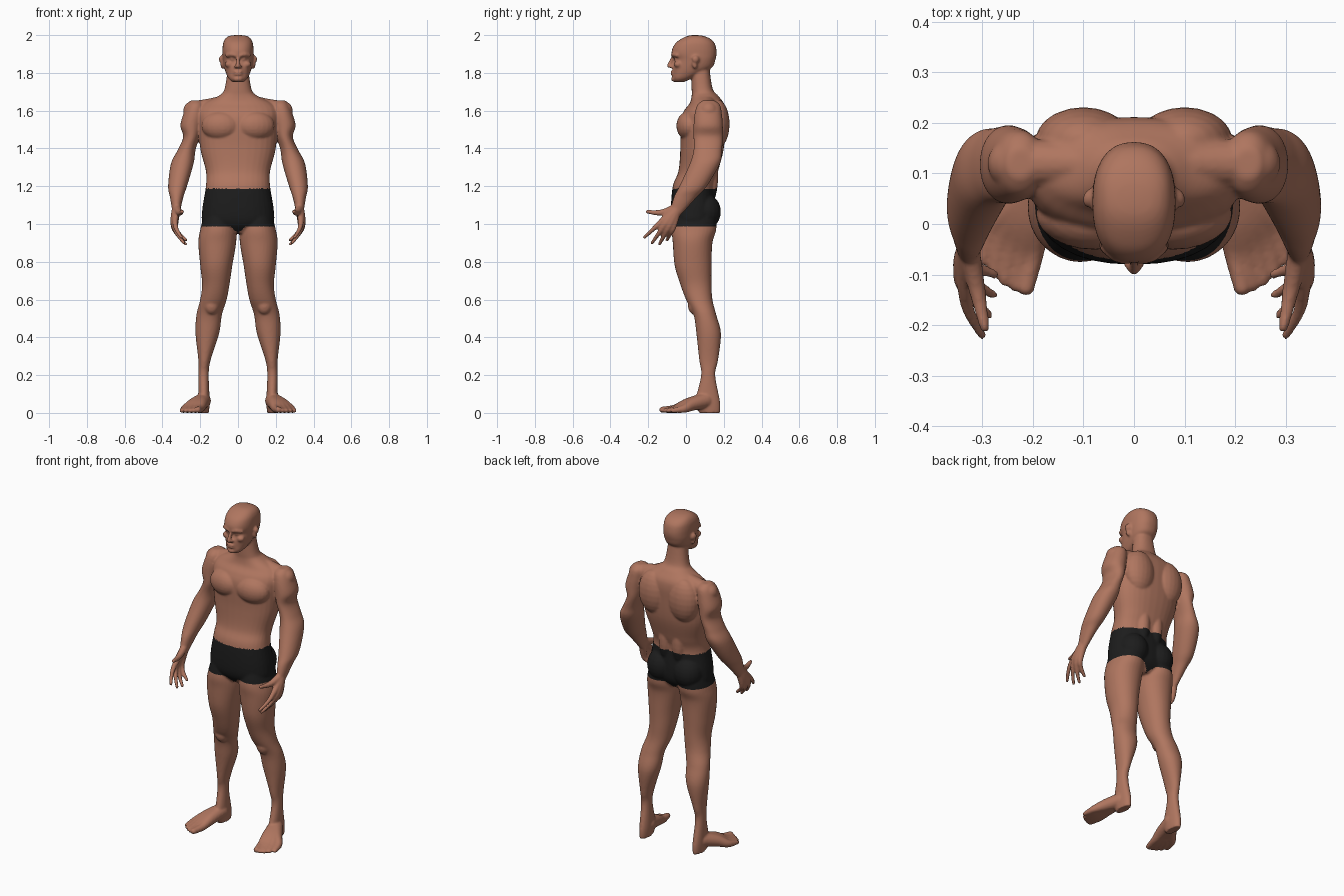
import bpy
import bmesh
import math
from mathutils import Matrix, Vector

cube = bpy.data.objects.get("Cube")
if cube:
    bpy.data.objects.remove(cube)


def material(name, rgb):
    mat = bpy.data.materials.new(name)
    mat.use_nodes = True
    mat.diffuse_color = (*rgb, 1)
    shader = mat.node_tree.nodes["Principled BSDF"]
    shader.inputs["Base Color"].default_value = (*rgb, 1)
    return mat


skin_brown = material("skin brown", (.43, .18, .115))
trunks_black = material("trunks black", (.012, .012, .012))

bm = bmesh.new()


def spline(rows, steps=6):
    """Smooth curve passing through rows of numbers."""
    ends = [rows[0], *rows, rows[-1]]
    curve = []
    for quad in zip(ends, ends[1:], ends[2:], ends[3:]):
        for step in range(steps):
            t = step / steps
            curve.append([b + t / 2 * (c - a + t * (2 * a - 5 * b + 4 * c - d
                                                   + t * (3 * (b - c) + d - a)))
                          for a, b, c, d in zip(*quad)])
    return curve + [rows[-1]]


def circle(sides):
    """Unit circle as cosine and sine pairs."""
    angles = [math.tau * i / sides for i in range(sides)]
    return [(math.cos(a), math.sin(a)) for a in angles]


def skin(rings):
    """Bridge rings of points into a closed shell."""
    loops = [[bm.verts.new(point) for point in ring] for ring in rings]
    for low, high in zip(loops, loops[1:]):
        for i in range(len(low)):
            bm.faces.new((low[i - 1], low[i], high[i], high[i - 1]))
    bm.faces.new(loops[0])
    bm.faces.new(loops[-1])


def loft(rows, power):
    """Stack rounded sections given as height, inner x, outer x, front y, back y."""
    def bulge(value):
        return math.copysign(abs(value) ** (2 / power), value)

    rings = []
    for z, inner, outer, front, back in spline(rows):
        middle = Vector((inner + outer, front + back, 2 * z)) / 2
        wide, deep = (outer - inner) / 2, (back - front) / 2
        rings.append([middle + Vector((wide * bulge(c), deep * bulge(s), 0))
                      for c, s in circle(32)])
    skin(rings)


def symmetric_loft(rows, power):
    loft([(z, -half, half, front, back) for z, half, front, back in rows], power)


def blob(centre, size, tilt=0, axis='X'):
    place = Matrix.Translation(centre) @ Matrix.Rotation(tilt, 4, axis) @ Matrix.Diagonal((*size, 1))
    bmesh.ops.create_uvsphere(bm, u_segments=20, v_segments=12, radius=1, matrix=place)


def tube(*points):
    """Round tapered limb through x, y, z, radius points, with domed ends."""
    path = [Vector(point) for point in spline(points)]
    rings = []
    for i, point in enumerate(path):
        along = path[min(i + 1, len(path) - 1)].xyz - path[max(i - 1, 0)].xyz
        turn = along.to_track_quat('Z', 'Y')
        rings.append([point.xyz + turn @ Vector((c, s, 0)) * point.w for c, s in circle(14)])
    skin(rings)
    for end in (path[0], path[-1]):
        blob(end.xyz, (end.w, end.w, end.w))


# Torso and neck
symmetric_loft([
    (.95, .08, -.03, .11), (1, .18, -.07, .15), (1.07, .19, -.08, .16),
    (1.2, .17, -.07, .15), (1.28, .17, -.04, .17), (1.4, .2, -.03, .2),
    (1.54, .21, -.03, .21), (1.6, .21, -.01, .21), (1.64, .18, .02, .2),
    (1.68, .1, .03, .17), (1.72, .07, .03, .14), (1.86, .05, .03, .12)], 2.3)

# Chest, shoulder blade, back muscle, buttock and shoulder bridge
blob((.095, .01, 1.52), (.1, .06, .075), .15, 'Z')
blob((.1, .165, 1.53), (.095, .066, .13))
blob((.045, .13, 1.25), (.04, .04, .14))
blob((.09, .1, 1.065), (.085, .085, .095))
tube((.06, .12, 1.65, .035), (.15, .12, 1.62, .045), (.24, .12, 1.6, .05))

# Leg and kneecap
loft([
    (1.05, .02, .18, -.06, .16), (.97, .01, .2, -.075, .16), (.9, .01, .21, -.07, .14),
    (.78, .03, .2, -.06, .135), (.68, .045, .19, -.03, .135), (.6, .06, .2, 0, .14),
    (.52, .085, .22, .04, .16), (.42, .1, .225, .055, .185), (.28, .145, .21, .07, .17),
    (.2, .155, .21, .08, .155), (.06, .15, .21, .05, .18), (0, .155, .205, .07, .18)], 2.1)
blob((.14, .045, .57), (.04, .035, .05))

# Foot: a ray from the ankle over the ball to each toe, from big to little
for i in range(5):
    t = i / 4
    curl = t * t
    radius = .012 if i else .017
    tube((.185, .1, .065, .042), (.195 + .04 * t, .01 + .025 * curl, .045, .034),
         (.2 + .08 * t, .05 * curl - .06, .022, .022),
         (.213 + .085 * t, .055 * curl - .125, radius, radius))

# Arm
loft([
    (1.655, .2, .25, .09, .15), (1.63, .18, .27, .06, .18), (1.58, .18, .29, .045, .19),
    (1.52, .19, .305, .04, .195), (1.46, .205, .29, .04, .195), (1.39, .225, .32, .04, .19),
    (1.32, .235, .355, .02, .18), (1.2, .27, .37, -.035, .11), (1.14, .29, .36, -.065, .055),
    (1.05, .31, .345, -.09, -.025)], 2.1)

# Hand: rays from the wrist over the knuckles into fingers, from index to little
for i in range(4):
    t = i / 3
    arch = math.sin(math.pi * t)
    knuckle = Vector((.333 + .01 * arch, .055 * t - .122, 1.02 - .035 * t))
    tip = Vector((.3 - .025 * t - .006 * arch, .12 * t - .22, .93 - .015 * t - .03 * arch))
    bend = (knuckle + tip) / 2 + Vector((.01, 0, 0))
    tube((.326, -.045, 1.085, .024), (*knuckle, .0165), (*bend, .0125), (*tip, .009))

# Thumb
tube((.325, -.055, 1.085, .022), (.31, -.13, 1.06, .017), (.295, -.205, 1.065, .01))

# Head
symmetric_loft([
    (1.752, .03, -.06, -.01), (1.77, .05, -.07, .03), (1.8, .064, -.07, .09),
    (1.83, .073, -.07, .14), (1.87, .08, -.06, .156), (1.9, .082, -.076, .162),
    (1.93, .082, -.072, .16), (1.96, .078, -.053, .15), (1.983, .066, -.02, .125),
    (1.996, .045, .01, .09), (2, .015, .035, .06)], 2.35)

# Nose, nostril and brow
tube((0, -.066, 1.888, .009), (0, -.08, 1.86, .01), (0, -.09, 1.838, .012))
blob((.011, -.078, 1.833), (.01, .012, .008))
tube((.012, -.07, 1.892, .01), (.035, -.065, 1.898, .011), (.058, -.048, 1.892, .01))

# Eye, cheek, lips and chin
blob((.03, -.05, 1.872), (.015, .014, .009))
blob((.046, -.042, 1.845), (.024, .022, .018))
for height in (1.806, 1.792):
    blob((0, -.07, height), (.025, .013, .006))
blob((0, -.062, 1.768), (.026, .017, .016))

# Ear and earlobe
blob((.087, .052, 1.872), (.014, .02, .02), .4, 'Z')
blob((.082, .045, 1.845), (.011, .014, .024), .2)

# Flatten the soles and gather the parts in one object
for vert in bm.verts:
    vert.co.z = max(vert.co.z, 0)
bmesh.ops.recalc_face_normals(bm, faces=bm.faces)
parts = bpy.data.meshes.new("body_parts")
bm.to_mesh(parts)
bm.free()
body = bpy.data.objects.new("body", parts)
bpy.context.collection.objects.link(body)

# Mirror the limbs and blend everything into one smooth skin
mirror = body.modifiers.new("mirror", 'MIRROR')
mirror.use_mirror_merge = False
blend = body.modifiers.new("blend", 'REMESH')
blend.mode = 'VOXEL'
blend.voxel_size = .006
relax = body.modifiers.new("relax", 'SMOOTH')
relax.factor = .5
relax.iterations = 5
graph = bpy.context.evaluated_depsgraph_get()
surface = bpy.data.meshes.new_from_object(body.evaluated_get(graph))
body.modifiers.clear()
body.data = surface
bpy.data.meshes.remove(parts)

# Trunks: the hip band from the waist down to a hem that dips at the crotch
surface.materials.clear()
surface.materials.append(skin_brown)
surface.materials.append(trunks_black)
for face in surface.polygons:
    side, height = abs(face.center.x), face.center.z
    hem = .95 + min(.037, side * .9)
    face.material_index = int(side < .235 and hem < height < 1.188)
    face.use_smooth = True
